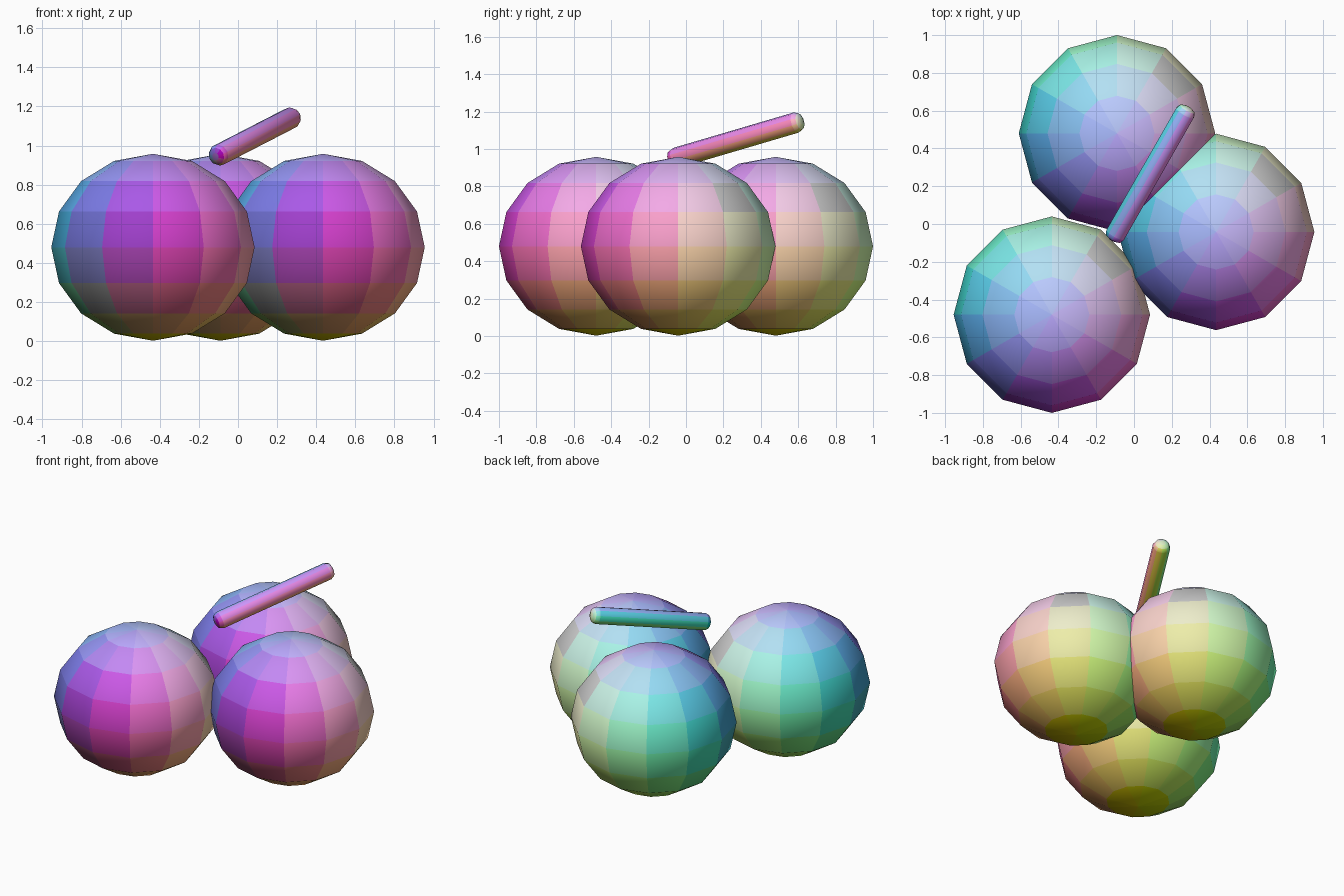
import bpy
from mathutils import Vector

if "Cube" in bpy.data.objects:
    bpy.data.objects.remove(bpy.data.objects["Cube"])


def tint_material(n):
    """Shared material whose tint follows the facing direction."""
    rgb = [round((c * 0.5 + 0.5) * 20) / 20 for c in n]
    name = "tint_%.2f_%.2f_%.2f" % tuple(rgb)
    mat = bpy.data.materials.get(name)
    if mat is None:
        mat = bpy.data.materials.new(name)
        mat.diffuse_color = (*rgb, 1)
        mat.use_nodes = True
        mat.node_tree.nodes["Principled BSDF"].inputs["Base Color"].default_value = mat.diffuse_color
    return mat


def finish(obj, name):
    """Name the part, bake its transform, smooth it and tint each face by direction."""
    obj.name = name
    bpy.ops.object.transform_apply(location=False, rotation=True, scale=True)
    slots = {}
    for p in obj.data.polygons:
        p.use_smooth = True
        mat = tint_material(p.normal)
        if mat.name not in slots:
            slots[mat.name] = len(obj.data.materials)
            obj.data.materials.append(mat)
        p.material_index = slots[mat.name]


def berry(name, x, y):
    bpy.ops.mesh.primitive_uv_sphere_add(segments=12, ring_count=8, radius=1,
                                         location=(x, y, 0.48))
    obj = bpy.context.object
    obj.scale = (0.52, 0.52, 0.478)
    finish(obj, name)


def rod(name, a, b, radius):
    a, b = Vector(a), Vector(b)
    d = b - a
    bpy.ops.mesh.primitive_cylinder_add(vertices=10, radius=radius, depth=d.length,
                                        location=(a + b) / 2)
    obj = bpy.context.object
    obj.rotation_euler = d.to_track_quat('Z', 'Y').to_euler()
    bev = obj.modifiers.new("rounded_ends", 'BEVEL')
    bev.width = 0.035
    bev.segments = 2
    bev.limit_method = 'ANGLE'
    bev.angle_limit = 1.0
    bpy.ops.object.modifier_apply(modifier=bev.name)
    finish(obj, name)


# Cluster of three slightly flattened low-poly berries
berry("berry_front_left", -0.435, -0.48)
berry("berry_right", 0.435, -0.042)
berry("berry_back", -0.09, 0.48)

# Leaning stem with rounded ends
rod("stem", (-0.115, -0.085, 0.943), (0.287, 0.618, 1.15), 0.056)
